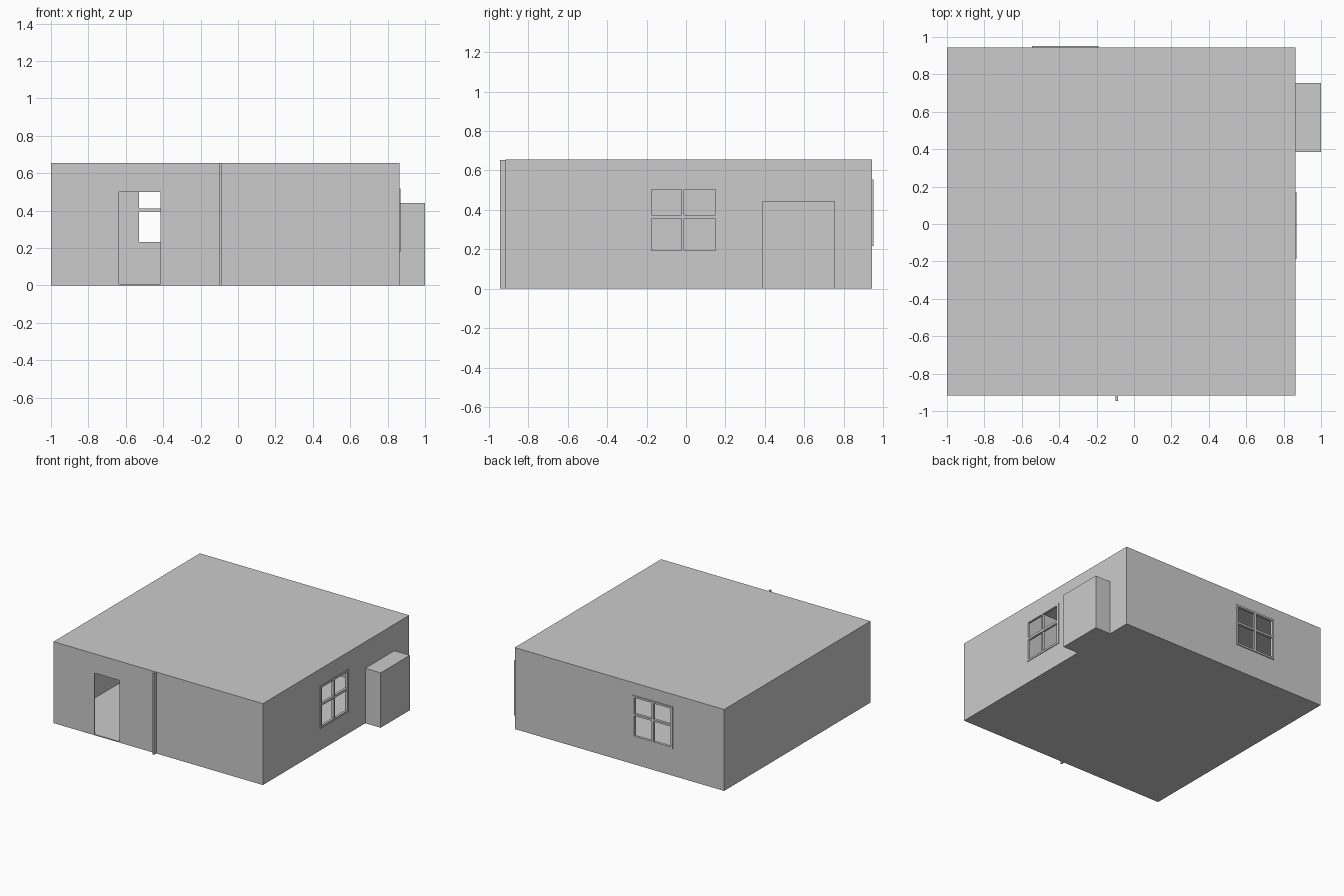
import bpy
from mathutils import Vector

if "Cube" in bpy.data.objects:
    bpy.data.objects.remove(bpy.data.objects["Cube"])

T = 0.008                      # shell thickness
X0, X1 = -1.0, 0.863           # house footprint
Y0, Y1 = -0.916, 0.944
H = 0.655


def box(name, lo, hi):
    """Axis-aligned box between two corners."""
    lo, hi = Vector(lo), Vector(hi)
    bpy.ops.mesh.primitive_cube_add(size=1, location=(lo + hi) / 2)
    ob = bpy.context.object
    ob.name = ob.data.name = name
    ob.scale = hi - lo
    bpy.ops.object.transform_apply(location=False, rotation=False, scale=True)
    return ob


def cut(target, lo, hi):
    """Cut a box-shaped opening and discard the cutter."""
    cutter = box("cutter", lo, hi)
    cutter.hide_render = True
    mod = target.modifiers.new("opening", 'BOOLEAN')
    mod.operation = 'DIFFERENCE'
    mod.solver = 'EXACT'
    mod.object = cutter
    bpy.context.view_layer.objects.active = target
    bpy.ops.object.modifier_apply(modifier=mod.name)
    bpy.data.objects.remove(cutter, do_unlink=True)


def window(name, wall, axis, u_outer, z_outer, u_panes, z_panes, depth):
    """Four-pane frame set in a wall; axis is the wall's normal direction."""
    def pt(d, u, z):
        return (d, u, z) if axis == 'x' else (u, d, z)
    d0, d1 = depth
    cut(wall, pt(d0 - 0.1, u_outer[0] + 0.005, z_outer[0] + 0.005),
        pt(d1 + 0.1, u_outer[1] - 0.005, z_outer[1] - 0.005))
    frame = box(name, pt(d0, u_outer[0], z_outer[0]), pt(d1, u_outer[1], z_outer[1]))
    for ua, ub in u_panes:
        for za, zb in z_panes:
            cut(frame, pt(d0 - 0.1, ua, za), pt(d1 + 0.1, ub, zb))


# Floor and flat roof
box("floor", (X0, Y0, 0), (X1, Y1, T))
box("roof", (X0, Y0, H - T), (X1, Y1, H))

# Outer walls
z0, z1 = T, H - T
front = box("front_wall", (X0, Y0, z0), (X1, Y0 + T, z1))
back = box("back_wall", (X0, Y1 - T, z0), (X1, Y1, z1))
box("left_wall", (X0, Y0 + T, z0), (X0 + T, Y1 - T, z1))
right = box("right_wall", (X1 - T, Y0 + T, z0), (X1, Y1 - T, z1))

# Doorway
cut(front, (-0.635, Y0 - 0.1, z0 - 0.002), (-0.415, Y0 + 0.1, 0.50))

# Windows
window("right_window_frame", right, 'x', (-0.188, 0.172), (0.178, 0.518),
       ((-0.175, -0.023), (-0.009, 0.149)), ((0.193, 0.357), (0.375, 0.503)),
       (X1 - T - 0.005, X1 + 0.006))
window("back_window_frame", back, 'y', (-0.545, -0.19), (0.217, 0.555),
       ((-0.53, -0.376), (-0.36, -0.206)), ((0.232, 0.395), (0.411, 0.54)),
       (Y1 - T - 0.005, Y1 + 0.008))

# Inner room partitions; the front one pokes out past the front wall
box("partition_side", (-0.098, -0.945, 0), (-0.086, -0.2, H - 0.001))
box("partition_back", (-0.086, -0.212, z0), (X1 - T, -0.2, z1))

# Alcove block on the right side
box("side_alcove", (X1 - T, 0.385, 0), (1.0, 0.755, 0.442))
